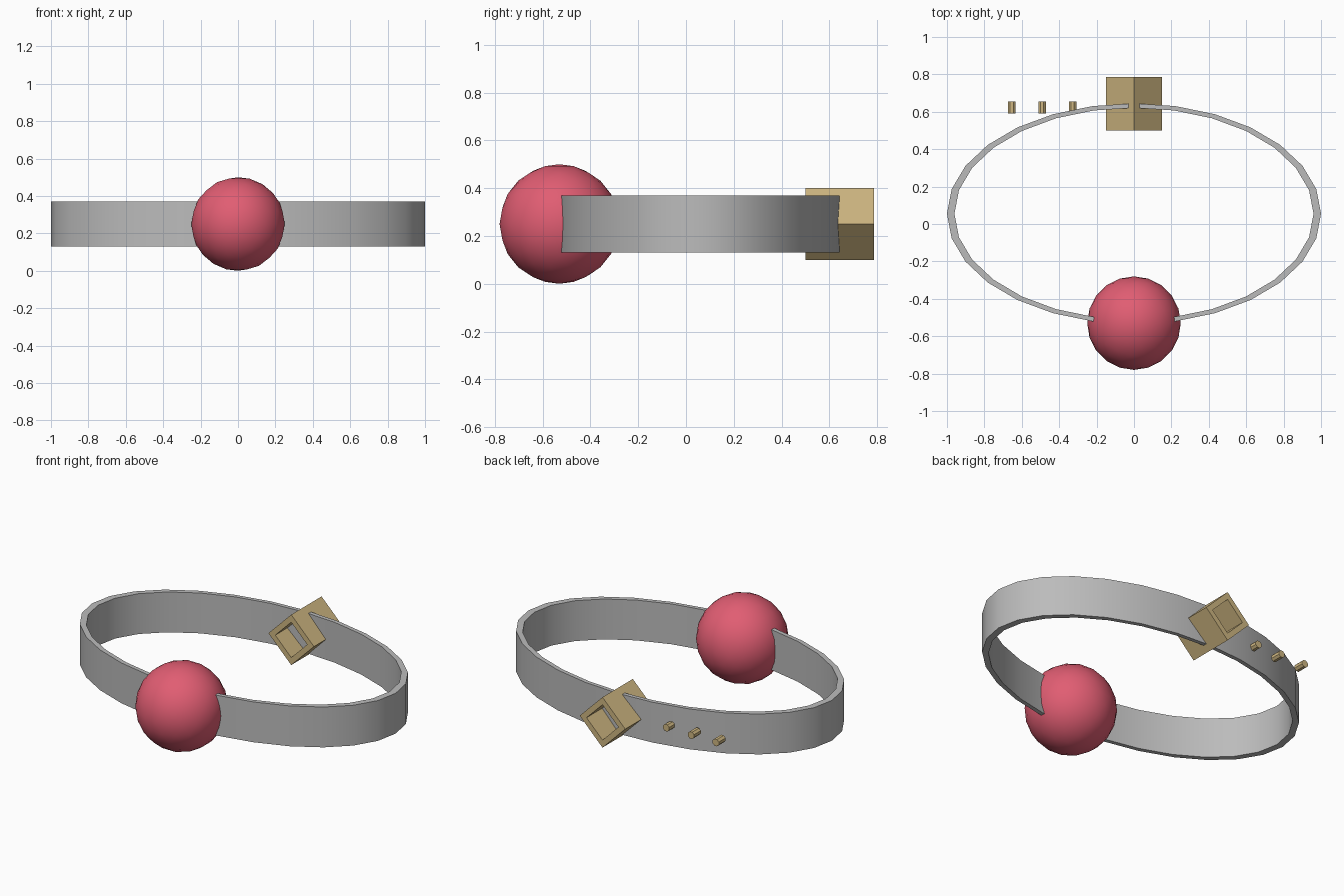
import bpy
import bmesh
from math import pi, sin, cos
from mathutils import Matrix

cube = bpy.data.objects.get("Cube")
if cube:
    bpy.data.objects.remove(cube, do_unlink=True)

MID_Z = 0.25


def material(name, rgb):
    mat = bpy.data.materials.new(name)
    mat.use_nodes = True
    mat.diffuse_color = (*rgb, 1)
    mat.node_tree.nodes["Principled BSDF"].inputs["Base Color"].default_value = (*rgb, 1)
    return mat


red = material("red", (0.75, 0.11, 0.17))
grey = material("grey", (0.5, 0.5, 0.5))
brass = material("brass", (0.62, 0.47, 0.22))


def add_object(name, bm, mat, location, smooth=False):
    bmesh.ops.recalc_face_normals(bm, faces=bm.faces[:])
    mesh = bpy.data.meshes.new(name)
    bm.to_mesh(mesh)
    bm.free()
    mesh.materials.append(mat)
    obj = bpy.data.objects.new(name, mesh)
    obj.location = location
    bpy.context.collection.objects.link(obj)
    if smooth:
        bpy.ops.object.select_all(action="DESELECT")
        obj.select_set(True)
        bpy.context.view_layer.objects.active = obj
        bpy.ops.object.shade_smooth_by_angle(angle=pi / 6)
    return obj


def tube(sides, rx, ry, height, inner):
    """Open elliptical tube around z, its bore scaled from the outer wall."""
    bm = bmesh.new()
    rings = []
    for scale, z in ((1, -1), (1, 1), (inner, 1), (inner, -1)):
        rings.append([bm.verts.new((rx * scale * sin(2 * pi * i / sides),
                                    ry * scale * cos(2 * pi * i / sides),
                                    z * height / 2)) for i in range(sides)])
    for a, b in zip(rings, rings[1:] + rings[:1]):
        for i in range(sides):
            j = (i + 1) % sides
            bm.faces.new((a[i], a[j], b[j], b[i]))
    return bm


# Ball at the front
bm = bmesh.new()
bmesh.ops.create_icosphere(bm, subdivisions=3, radius=0.25)
add_object("ball", bm, red, (0, -0.53, MID_Z), smooth=True)

# Oval strap
add_object("strap", tube(28, 1, 0.59, 0.24, 0.96), grey, (0, 0.055, MID_Z), smooth=True)

# Diamond buckle frame, open from front to back
upright = Matrix.Rotation(pi / 2, 4, "X")
bm = tube(4, 0.15, 0.15, 0.285, 0.7)
bm.transform(upright)
add_object("buckle", bm, brass, (0, 0.643, MID_Z))

# Row of studs on the strap
for i in range(3):
    bm = bmesh.new()
    bmesh.ops.create_cone(bm, cap_ends=True, segments=8, radius1=0.022,
                          radius2=0.022, depth=0.064)
    bm.transform(upright @ Matrix.Rotation(pi / 8, 4, "Z"))
    add_object(f"stud_{i + 1}", bm, brass, (-0.328 - 0.163 * i, 0.623, 0.255))
